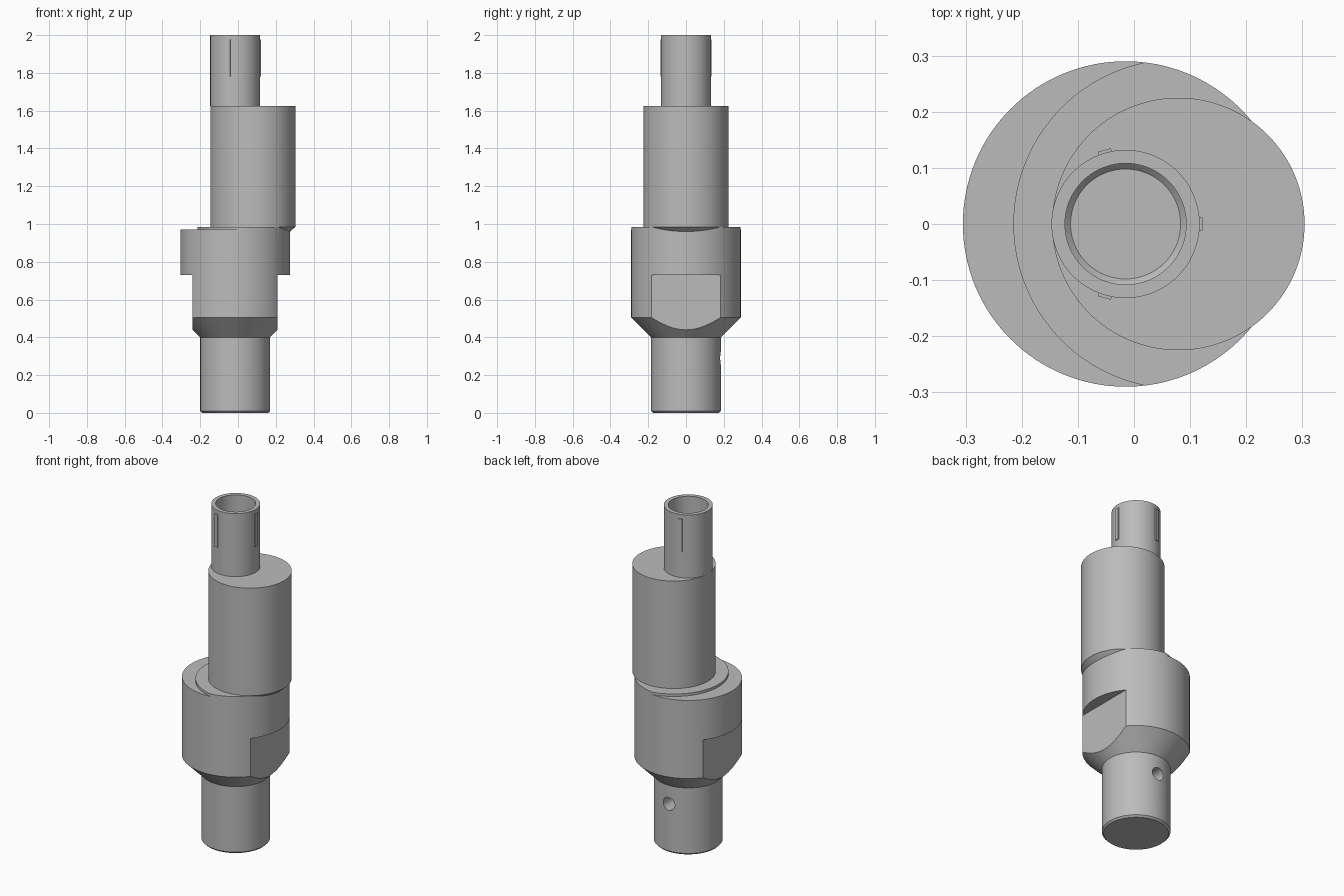
import bpy, bmesh
from math import sin, cos, pi, radians
from mathutils import Matrix

cube = bpy.data.objects.get("Cube")
if cube:
    bpy.data.objects.remove(cube, do_unlink=True)

AXIS = -0.015      # x of the main shaft axis
OFFSET = 0.079     # x of the eccentric axis
SIDES = 128

steel = bpy.data.materials.new("grey_steel")
steel.use_nodes = True
colour = (0.5, 0.5, 0.5, 1)
steel.diffuse_color = colour
steel.node_tree.nodes["Principled BSDF"].inputs["Base Color"].default_value = colour


def add_object(name, bm):
    bmesh.ops.recalc_face_normals(bm, faces=bm.faces)
    mesh = bpy.data.meshes.new(name)
    bm.to_mesh(mesh)
    bm.free()
    mesh.materials.append(steel)
    obj = bpy.data.objects.new(name, mesh)
    bpy.context.collection.objects.link(obj)
    return obj


def lathe(name, x, profile):
    """Turn a (radius, height) profile about a vertical axis and cap both ends."""
    bm = bmesh.new()
    rings = []
    for r, z in profile:
        angles = [2 * pi * i / SIDES for i in range(SIDES)]
        rings.append([bm.verts.new((x + r * cos(a), r * sin(a), z)) for a in angles])
    for low, high in zip(rings, rings[1:]):
        for i in range(SIDES):
            j = (i + 1) % SIDES
            bm.faces.new((low[i], low[j], high[j], high[i]))
    bm.faces.new(rings[0])
    bm.faces.new(rings[-1])
    return add_object(name, bm)


def box(name, centre, size, turn=Matrix()):
    bm = bmesh.new()
    place = turn @ Matrix.Translation(centre) @ Matrix.Diagonal((*size, 1))
    bmesh.ops.create_cube(bm, size=1, matrix=Matrix.Translation((AXIS, 0, 0)) @ place)
    return add_object(name, bm)


def combine(obj, tool, operation):
    """Apply a boolean and discard the tool."""
    tool.hide_render = True
    mod = obj.modifiers.new("cut", "BOOLEAN")
    mod.operation, mod.solver, mod.object = operation, "EXACT", tool
    bpy.context.view_layer.objects.active = obj
    bpy.ops.object.modifier_apply(modifier=mod.name)
    bpy.data.objects.remove(tool, do_unlink=True)


# Main shaft: chamfered journal, cone and wide collar
shaft = lathe("main_shaft", AXIS, [(0.175, 0), (0.185, 0.01), (0.185, 0.4),
                                   (0.29, 0.505), (0.29, 0.97)])

# Wrench flats on both sides of the collar
for side in (-1, 1):
    combine(shaft, box("flat_cutter", (side * 0.325, 0, 0.53), (0.2, 0.8, 0.4)), "DIFFERENCE")

# Radial hole in the back of the journal
bm = bmesh.new()
bmesh.ops.create_cone(bm, cap_ends=True, segments=48, radius1=0.038, radius2=0.038, depth=0.2,
                      matrix=Matrix.Translation((AXIS, 0.18, 0.29)) @ Matrix.Rotation(pi / 2, 4, "X"))
combine(shaft, add_object("hole_cutter", bm), "DIFFERENCE")

# Thin raised step, bounded by both the collar and the eccentric circle
step = lathe("collar_step", OFFSET, [(0.294, 0.97), (0.294, 0.985)])
combine(step, lathe("step_cutter", AXIS, [(0.29, 0.9), (0.29, 1.1)]), "INTERSECT")

# Eccentric journal with a tapered underside
eccentric = lathe("eccentric_journal", OFFSET, [(0.19, 0.955), (0.225, 0.985), (0.225, 1.625)])

# Hollow top pin
pin = lathe("top_pin", AXIS, [(0.132, 1.625), (0.132, 2), (0.108, 2),
                              (0.108, 1.71), (0.098, 1.7)])

# Three slim ribs on the pin
parts = [shaft, step, eccentric, pin]
for label, angle in (("left", 0), ("back", 106), ("front", -106)):
    turn = Matrix.Rotation(radians(angle), 4, "Z")
    parts.append(box("pin_rib_" + label, (0.131, 0, 1.878), (0.012, 0.024, 0.195), turn))

# Smooth round walls, sharp edges
bpy.ops.object.select_all(action="DESELECT")
for part in parts:
    part.select_set(True)
bpy.context.view_layer.objects.active = shaft
bpy.ops.object.shade_smooth_by_angle(angle=radians(25))
